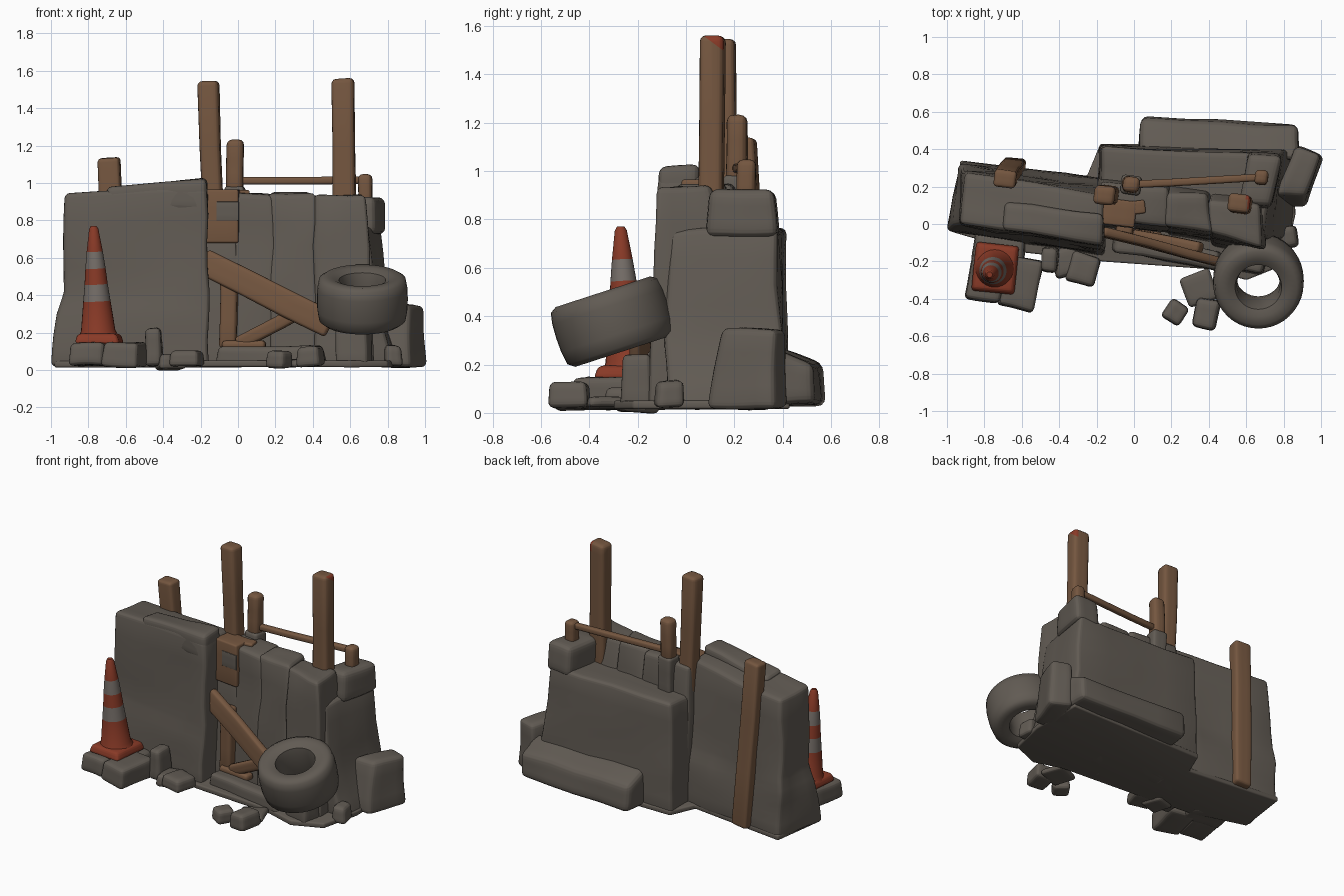
import bpy, bmesh, math
from mathutils import Vector, Matrix, noise


def material(name, rgb):
    m = bpy.data.materials.new(name)
    m.diffuse_color = (*rgb, 1)
    return m


GREY = material("concrete_grey", (0.12, 0.104, 0.087))
WOOD = material("weathered_wood", (0.175, 0.093, 0.05))
RED = material("cone_red", (0.25, 0.042, 0.02))
PALE = material("cone_stripe_grey", (0.18, 0.157, 0.14))


def finish(name, bm, mats, angle=50):
    bmesh.ops.recalc_face_normals(bm, faces=bm.faces)
    me = bpy.data.meshes.new(name)
    bm.to_mesh(me)
    bm.free()
    for m in mats:
        me.materials.append(m)
    ob = bpy.data.objects.new(name, me)
    bpy.context.collection.objects.link(ob)
    for o in bpy.context.selected_objects:
        o.select_set(False)
    ob.select_set(True)
    bpy.context.view_layer.objects.active = ob
    bpy.ops.object.shade_smooth_by_angle(angle=math.radians(angle))
    return ob


def loft(name, levels, mat=GREY, bevel=0.028, rough=0.016, cuts=3, paint=None):
    """Solid through stacked outlines, with worn edges and a slightly lumpy surface.
    paint = (point, normal, material): faces beyond that plane and facing +x get the material."""
    bm = bmesh.new()
    rings = [[bm.verts.new(p) for p in lv] for lv in levels]
    n = len(rings[0])
    bm.faces.new(rings[0])
    bm.faces.new(rings[-1])
    for a, b in zip(rings, rings[1:]):
        for i in range(n):
            bm.faces.new((a[i], a[(i + 1) % n], b[(i + 1) % n], b[i]))
    bmesh.ops.recalc_face_normals(bm, faces=bm.faces)
    sharp = [e for e in bm.edges if e.calc_face_angle(0) > 0.5]
    bmesh.ops.bevel(bm, geom=sharp, offset=bevel, segments=3, profile=0.5, affect='EDGES', clamp_overlap=True)
    if cuts:
        bmesh.ops.subdivide_edges(bm, edges=bm.edges[:], cuts=cuts, use_grid_fill=True)
    for v in bm.verts:
        v.co += noise.noise_vector(v.co * 4) * rough
    mats = [mat]
    if paint:
        co, no, extra = Vector(paint[0]), Vector(paint[1]), paint[2]
        mats.append(extra)
        bmesh.ops.bisect_plane(bm, geom=bm.verts[:] + bm.edges[:] + bm.faces[:], plane_co=co, plane_no=no)
        bm.normal_update()
        for f in bm.faces:
            f.material_index = int((f.calc_center_median() - co).dot(no) > 0 and f.normal.x > 0.2)
    return finish(name, bm, mats)


def quad(z, *pts):
    return [(x, y, z) for x, y in pts]


def beam(name, p0, p1, w, d, mat=WOOD, bevel=0.02, rough=0.008, paint=None):
    """Timber between two points: w across, d in depth."""
    p0, p1 = Vector(p0), Vector(p1)
    z = (p1 - p0).normalized()
    x = Vector((0.12, 1, 0)).cross(z).normalized()
    y = z.cross(x)
    sq = [(-1, -1), (1, -1), (1, 1), (-1, 1)]
    return loft(name, [[p + x * a * w / 2 + y * b * d / 2 for a, b in sq] for p in (p0, p1)],
                mat, bevel, rough, 2, paint)


def rubble(name, x, y, w, d, z0, z1, turn=0, bevel=0.025):
    c, s = math.cos(math.radians(turn)), math.sin(math.radians(turn))

    def ring(k, z):
        return [(x + k * (a * w * c - b * d * s) / 2, y + k * (a * w * s + b * d * c) / 2, z)
                for a, b in ((-1, -1), (1, -1), (1, 1), (-1, 1))]
    return loft(name, [ring(1, z0), ring(0.92, z1)], bevel=bevel)


def lathe(name, profile, mats, place, seg=40, closed=False, rule=None):
    bm = bmesh.new()
    rings = [[bm.verts.new((r * math.cos(2 * math.pi * i / seg), r * math.sin(2 * math.pi * i / seg), h))
              for i in range(seg)] for r, h in profile]
    pairs = list(zip(rings, rings[1:])) + ([(rings[-1], rings[0])] if closed else [])
    for k, (a, b) in enumerate(pairs):
        for i in range(seg):
            f = bm.faces.new((a[i], a[(i + 1) % seg], b[(i + 1) % seg], b[i]))
            f.material_index = rule[k] if rule else 0
    if not closed:
        bm.faces.new(rings[0])
        bm.faces.new(rings[-1])
    bm.transform(place)
    return finish(name, bm, mats)


# Left barrier slab, flared at its foot, rising toward the middle
loft("left_slab", [
    quad(0.02, (-1.0, -0.04), (-0.15, -0.17), (-0.15, 0.25), (-0.93, 0.34)),
    quad(0.30, (-0.975, -0.02), (-0.16, -0.15), (-0.16, 0.23), (-0.935, 0.32)),
    quad(0.42, (-0.94, -0.01), (-0.165, -0.135), (-0.165, 0.21), (-0.92, 0.30)),
    [(-0.935, 0.0, 0.95), (-0.17, -0.11, 0.98), (-0.17, 0.15, 0.96), (-0.91, 0.28, 0.93)]])
loft("left_slab_cap", [
    quad(0.85, (-0.70, -0.035), (-0.17, -0.115), (-0.17, 0.06), (-0.69, 0.13)),
    [(-0.70, -0.03, 0.98), (-0.17, -0.105, 1.02), (-0.17, 0.05, 1.02), (-0.69, 0.12, 0.97)]])

# Right barrier in three broken panels
for i, (x0, x1, ya, yb, z) in enumerate([(-0.19, 0.20, 0.045, -0.02, 0.94), (0.17, 0.42, -0.01, -0.06, 0.95),
                                         (0.405, 0.69, -0.06, -0.12, 0.94)]):
    e = 0.04 if i == 2 else 0
    loft(f"right_panel_{i + 1}", [
        quad(0.02, (x0, ya - 0.06), (x1 + e, yb - 0.04), (x1 + e, 0.25), (x0, 0.3)),
        quad(0.40, (x0, ya - 0.03), (x1 + e / 2, yb - 0.025), (x1 + e / 2, 0.22), (x0, 0.27)),
        quad(z, (x0, ya), (x1, yb), (x1 - 0.02, yb + 0.22), (x0, ya + 0.18))])

# Lower back block with raised corner, ledge and end block
loft("back_block", [
    quad(0.02, (-0.19, 0.05), (0.84, -0.08), (0.88, 0.40), (-0.19, 0.43)),
    quad(0.34, (-0.19, 0.05), (0.74, -0.09), (0.81, 0.39), (-0.19, 0.42)),
    quad(0.76, (-0.18, 0.06), (0.69, -0.06), (0.77, 0.37), (-0.18, 0.41))])
loft("raised_corner", [
    quad(0.72, (0.56, 0.08), (0.74, 0.08), (0.80, 0.37), (0.60, 0.39)),
    quad(0.92, (0.56, 0.10), (0.73, 0.10), (0.795, 0.36), (0.60, 0.38))], bevel=0.035)
loft("back_ledge", [
    quad(0.03, (0.03, 0.38), (0.89, 0.34), (0.88, 0.54), (0.04, 0.582)),
    [(0.03, 0.38, 0.27), (0.89, 0.34, 0.27), (0.88, 0.525, 0.20), (0.05, 0.565, 0.20)]], bevel=0.035)
loft("end_block", [
    quad(0.02, (0.76, 0.10), (0.92, 0.09), (1.02, 0.37), (0.87, 0.43)),
    quad(0.345, (0.76, 0.15), (0.92, 0.15), (1.0, 0.37), (0.87, 0.41))])
loft("ground_pad", [quad(z, (-0.98, -0.04), (-0.6, -0.15), (-0.15, -0.2), (0.4, -0.24), (0.6, -0.30), (0.8, -0.22),
                         (0.86, 0.05), (0.86, 0.43), (-0.18, 0.43), (-0.25, 0.26), (-0.93, 0.34))
                    for z in (0.015, 0.05)], bevel=0.01, rough=0.006, cuts=0)

# Fallen rubble along the front
for i, a in enumerate([
        (-0.79, -0.29, 0.19, 0.26, 0.02, 0.145, -12), (-0.61, -0.32, 0.20, 0.29, 0.015, 0.15, -12),
        (-0.72, -0.14, 0.28, 0.18, 0.015, 0.13, -8), (-0.455, -0.19, 0.09, 0.14, 0.02, 0.22, -5),
        (-0.36, -0.20, 0.16, 0.16, 0.0, 0.08, 15), (-0.27, -0.24, 0.17, 0.17, 0.015, 0.10, -15),
        (0.22, -0.475, 0.12, 0.13, 0.02, 0.11, -35), (0.39, -0.48, 0.13, 0.17, 0.02, 0.125, -12),
        (0.18, -0.15, 0.60, 0.10, 0.02, 0.13, -10), (0.35, -0.34, 0.17, 0.18, 0.02, 0.06, 20),
        (0.83, -0.07, 0.09, 0.12, 0.02, 0.13, 10), (0.62, -0.19, 0.18, 0.14, 0.02, 0.24, -15)]):
    rubble(f"rubble_{i + 1}", *a)

# Upright posts and pegs; the right post has a dab of red paint at its tip
beam("middle_post", (-0.125, 0.16, 0.5), (-0.16, 0.155, 1.545), 0.11, 0.10, bevel=0.026)
beam("right_post", (0.575, 0.10, 0.5), (0.56, 0.11, 1.56), 0.12, 0.10, bevel=0.026,
     paint=((0.6, 0.125, 1.52), (0, 0.6, 0.8), RED))
beam("back_post", (-0.64, 0.31, 0.03), (-0.69, 0.24, 1.135), 0.12, 0.09)
beam("tall_peg_foot", (-0.015, 0.21, 0.7), (-0.015, 0.21, 0.98), 0.105, 0.10, GREY)
beam("tall_peg", (-0.015, 0.21, 0.95), (-0.015, 0.21, 1.235), 0.09, 0.085, bevel=0.03)
beam("short_peg", (0.68, 0.25, 0.88), (0.68, 0.25, 1.045), 0.075, 0.08, bevel=0.025)
beam("rail", (-0.02, 0.21, 1.01), (0.68, 0.25, 1.015), 0.04, 0.04, bevel=0.014, rough=0.004)

# Painted timber column in the gap
beam("gap_column_foot", (-0.085, 0.075, 0.10), (-0.085, 0.075, 0.70), 0.165, 0.14, GREY, bevel=0.008)
beam("gap_column", (-0.08, 0.06, 0.68), (-0.08, 0.06, 0.965), 0.18, 0.14, bevel=0.012, rough=0.0)
beam("column_paint_patch", (-0.055, -0.0125, 0.80), (-0.055, -0.0125, 0.90), 0.12, 0.009, GREY,
     bevel=0.002, rough=0.0)
beam("column_top_board", (-0.05, 0.085, 0.94), (0.06, 0.10, 0.94), 0.04, 0.07, bevel=0.01)

# Leaning brace timbers
beam("brace_plank", (-0.19, -0.035, 0.58), (0.50, -0.215, 0.24), 0.145, 0.05)
beam("brace_upright", (-0.05, -0.03, 0.12), (-0.055, -0.03, 0.55), 0.09, 0.08)
beam("brace_strut", (0.0, -0.06, 0.14), (0.36, -0.13, 0.33), 0.075, 0.06)
beam("brace_foot", (-0.08, -0.05, 0.135), (0.15, -0.085, 0.135), 0.05, 0.07)

# Worn tyre tilted against the wall
lathe("tyre", [(0.125, -0.12), (0.16, -0.135), (0.205, -0.135), (0.232, -0.115), (0.241, -0.06), (0.243, 0.0),
               (0.241, 0.06), (0.232, 0.108), (0.205, 0.125), (0.16, 0.122), (0.125, 0.105), (0.115, 0.06),
               (0.115, -0.06)], [GREY],
      Matrix.Translation((0.665, -0.305, 0.382)) @ Matrix.Rotation(math.radians(18), 4, 'X'), closed=True)

# Striped traffic cone on a square foot
place = Matrix.Translation((-0.745, -0.238, 0.15)) @ Matrix.Rotation(math.radians(-2.5), 4, 'Y') \
    @ Matrix.Rotation(math.radians(3), 4, 'X')
lathe("cone", [(0.108, 0.03), (0.092, 0.06), (0.073, 0.22), (0.062, 0.31), (0.054, 0.395), (0.043, 0.485),
               (0.025, 0.605), (0.015, 0.622)], [RED, PALE], place, seg=28, rule=[0, 0, 1, 0, 1, 0, 0])
foot = loft("cone_foot", [quad(0.0, (-0.12, -0.137), (0.12, -0.137), (0.12, 0.137), (-0.12, 0.137)),
                          quad(0.055, (-0.105, -0.12), (0.105, -0.12), (0.105, 0.12), (-0.105, 0.12))],
            RED, 0.02, 0.004)
foot.matrix_world = Matrix.Translation((-0.742, -0.237, 0.14)) @ Matrix.Rotation(math.radians(-6), 4, 'Z')
